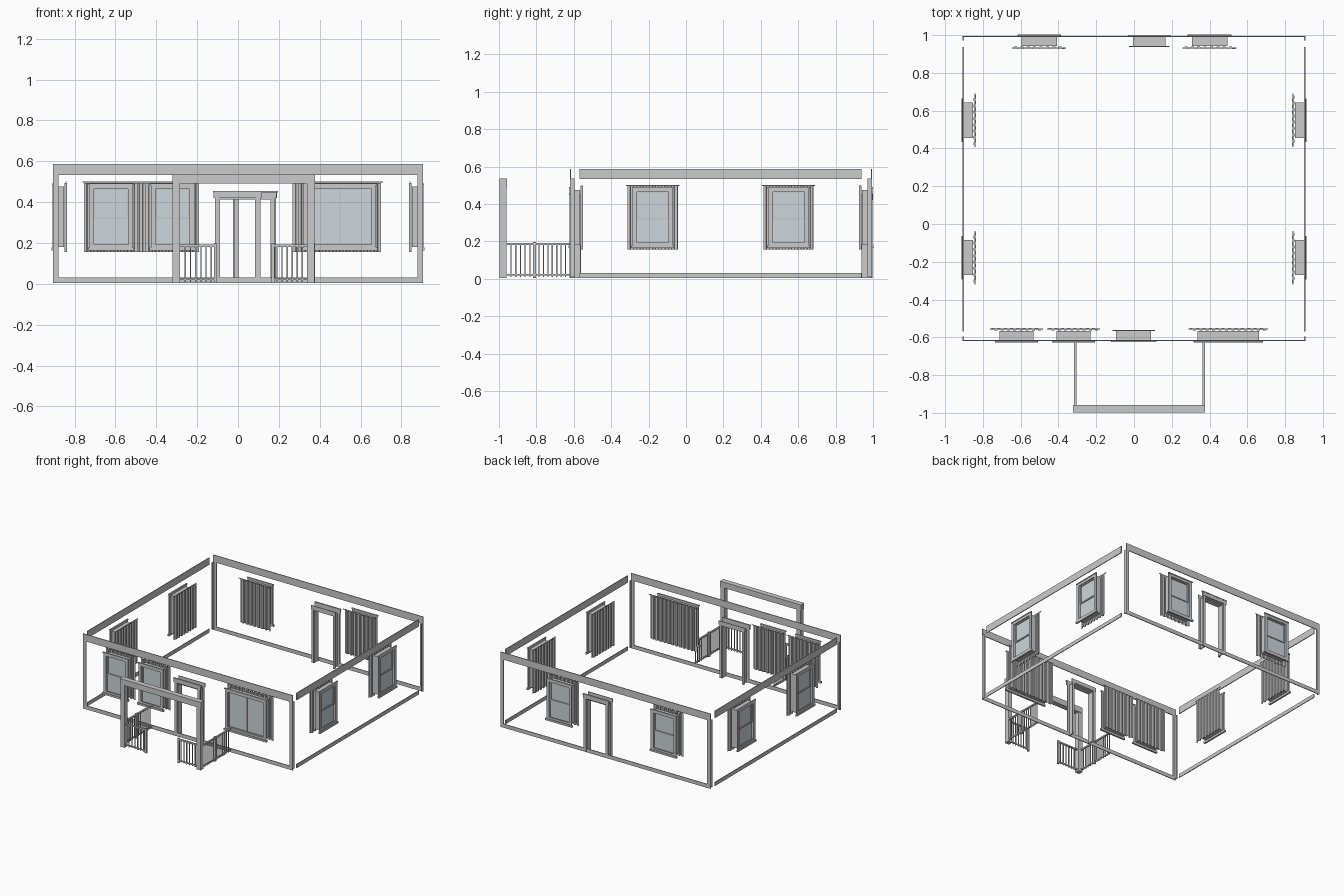
import bpy, bmesh, math
from mathutils import Matrix, Vector

if "Cube" in bpy.data.objects:
    bpy.data.objects.remove(bpy.data.objects["Cube"])

glass_mat = bpy.data.materials.new("pale_glass")
glass_mat.diffuse_color = (0.62, 0.68, 0.71, 1)
glass_mat.use_nodes = True
glass_mat.node_tree.nodes["Principled BSDF"].inputs["Base Color"].default_value = glass_mat.diffuse_color


def finish(name, bm, matrix=Matrix(), mat=None):
    me = bpy.data.meshes.new(name)
    bm.to_mesh(me)
    bm.free()
    ob = bpy.data.objects.new(name, me)
    ob.matrix_world = matrix
    bpy.context.collection.objects.link(ob)
    if mat:
        me.materials.append(mat)
    return ob


def boxes(name, items, matrix=Matrix(), mat=None):
    """One object from boxes given as (x0, x1, y0, y1, z0, z1)."""
    bm = bmesh.new()
    for x0, x1, y0, y1, z0, z1 in items:
        m = Matrix.Translation(((x0 + x1) / 2, (y0 + y1) / 2, (z0 + z1) / 2))
        bmesh.ops.create_cube(bm, size=1, matrix=m @ Matrix.Diagonal((x1 - x0, y1 - y0, z1 - z0, 1)))
    return finish(name, bm, matrix, mat)


def frame(w, z0, z1, t, y0, y1):
    """Four boards around an opening, w is the outer half width."""
    return [(-w, -w + t, y0, y1, z0, z1), (w - t, w, y0, y1, z0, z1),
            (-w + t, w - t, y0, y1, z0, z0 + t), (-w + t, w - t, y0, y1, z1 - t, z1)]


def curtain(name, w, matrix):
    """Pleated sheet with a trapezoid wave."""
    n = round(2 * w / 0.034)
    p = 2 * w / n
    pts = []
    for i in range(n):
        x = -w + i * p
        pts += [(x, 0.064), (x + p * 0.42, 0.064), (x + p * 0.5, 0.053), (x + p * 0.92, 0.053)]
    bm = bmesh.new()
    rows = [[bm.verts.new((x, y, z)) for x, y in pts] for z in (0.157, 0.495)]
    for i in range(len(pts) - 1):
        bm.faces.new((rows[0][i], rows[0][i + 1], rows[1][i + 1], rows[1][i]))
    ob = finish(name, bm, matrix)
    mod = ob.modifiers.new("cloth", "SOLIDIFY")
    mod.thickness = 0.002
    mod.offset = 0


def window(name, m, w, picture=False):
    """Window seen from outside along local +y, w is the half width of the casing."""
    z0, z1 = 0.17, 0.488
    j = w - 0.019
    # outer casing, head cap and sill
    boxes(name + "_casing", frame(w - 0.004, z0, z1, 0.023, -0.006, 0.002)
          + [(-w, w, -0.009, 0.002, z1 - 0.004, z1 + 0.004),
             (-w - 0.003, w + 0.003, -0.012, 0.002, z0 - 0.006, z0 + 0.008)], m)
    # jamb lining
    boxes(name + "_jamb", frame(j, z0 + 0.01, z1 - 0.012, 0.006, 0.0, 0.049), m)
    # sashes and glazing bars
    s = j - 0.005
    bottom, top, mid = z0 + 0.016, z1 - 0.018, 0.322
    if picture:
        bars = frame(s, bottom, top, 0.008, 0.008, 0.018) + [(-0.004, 0.004, 0.008, 0.018, bottom, top)]
    else:
        bars = frame(s, bottom, mid + 0.004, 0.01, 0.018, 0.028) + frame(s, mid - 0.004, top, 0.01, 0.006, 0.016)
        bars += [(-0.001, 0.001, 0.018, 0.021, bottom, top)]
        for a, b in ((bottom, mid), (mid, top)):
            bars.append((-s, s, 0.018, 0.021, (a + b) / 2 - 0.001, (a + b) / 2 + 0.001))
    boxes(name + "_sash", bars, m)
    boxes(name + "_glass", [(-s, s, 0.013, 0.015, bottom, top)], m, glass_mat)
    # curtain and rod
    curtain(name + "_curtain", w + 0.022, m)
    bm = bmesh.new()
    bmesh.ops.create_cone(bm, cap_ends=True, segments=8, radius1=0.003, radius2=0.003, depth=2 * w + 0.06,
                          matrix=Matrix.Translation((0, 0.06, 0.499)) @ Matrix.Rotation(math.pi / 2, 4, "Y"))
    finish(name + "_curtain_rod", bm, m)


def doorway(name, m, w):
    """Open door frame with casing and a taller head board."""
    boxes(name + "_casing", [(-w - 0.018, -w + 0.003, -0.006, 0.002, 0.005, 0.42),
                             (w - 0.003, w + 0.018, -0.006, 0.002, 0.005, 0.42),
                             (-w - 0.024, w + 0.024, -0.008, 0.002, 0.42, 0.45),
                             (-w - 0.027, w + 0.027, -0.010, 0.002, 0.448, 0.455)], m)
    boxes(name + "_jamb", [(-w, -w + 0.008, 0.0, 0.05, 0.005, 0.42), (w - 0.008, w, 0.0, 0.05, 0.005, 0.42),
                           (-w, w, 0.0, 0.05, 0.412, 0.42)], m)
    boxes(name + "_inner_casing", [(-w - 0.014, -w + 0.004, 0.049, 0.054, 0.005, 0.42),
                                   (w - 0.004, w + 0.014, 0.049, 0.054, 0.005, 0.42),
                                   (-w - 0.02, w + 0.02, 0.049, 0.054, 0.42, 0.45)], m)


def wall(side, c):
    """Placement on a wall, c is the position along it."""
    loc, ang = {"front": ((c, -0.616, 0), 0), "back": ((c, 0.991, 0), math.pi),
                "right": ((0.902, c, 0), math.pi / 2), "left": ((-0.902, c, 0), -math.pi / 2)}[side]
    return Matrix.Translation(loc) @ Matrix.Rotation(ang, 4, "Z")


# fascia and base bands
for part, z0, z1 in (("fascia", 0.533, 0.588), ("base_board", 0.003, 0.032)):
    boxes("front_" + part, [(-0.907, 0.907, -0.62, -0.614, z0, z1)])
    boxes("back_" + part, [(-0.907, 0.907, 0.989, 0.995, z0, z1)])
    for s, n in ((-1, "left_"), (1, "right_")):
        x0, x1 = sorted((s * 0.901, s * 0.907))
        boxes(n + part, [(x0, x1, -0.57, 0.937, z0, z1)])

# corner boards, L shaped
for sx in (-1, 1):
    for yo, yi in ((-0.62, -0.596), (0.995, 0.971)):
        d = math.copysign(0.006, yi - yo)
        xa = sorted((sx * 0.907, sx * 0.88))
        xb = sorted((sx * 0.907, sx * 0.901))
        boxes("corner_board", [(*xa, *sorted((yo, yo + d)), 0.032, 0.533),
                               (*xb, *sorted((yo + d, yi)), 0.01, 0.535)])

# windows and doors
window("front_window_a", wall("front", -0.622), 0.11)
window("front_window_b", wall("front", -0.32), 0.11)
window("front_picture_window", wall("front", 0.499), 0.181, True)
for c in (-0.502, 0.4):
    window("back_window", wall("back", c), 0.113)
for side in ("left", "right"):
    for c in (-0.178, 0.549):
        window(side + "_window", wall(side, c), 0.112)
doorway("front_door", wall("front", -0.002), 0.093)
doorway("back_door", wall("back", 0.081), 0.087)

# porch beam and posts
boxes("porch_beam", [(-0.322, 0.377, -0.998, -0.957, 0.492, 0.537)])
for x in (-0.302, 0.357):
    boxes("porch_post", [(x - 0.018, x + 0.018, -0.996, -0.959, 0.005, 0.492)])


def railing(name, start, end, n):
    """Handrail, bottom rail and n balusters from start to end."""
    a, b = Vector(start), Vector(end)
    L = (b - a).length
    m = Matrix.Translation((a.x, a.y, 0)) @ Matrix.Rotation(math.atan2(b.y - a.y, b.x - a.x), 4, "Z")
    parts = [(0, L, -0.006, 0.006, 0.181, 0.192), (0, L, -0.004, 0.004, 0.018, 0.027)]
    for i in range(1, n + 1):
        x = L * i / (n + 1)
        parts.append((x - 0.003, x + 0.003, -0.003, 0.003, 0.01, 0.183))
    boxes(name, parts, m)


# porch railings and newels
railing("front_railing_left", (-0.284, -0.977), (-0.105, -0.977), 6)
railing("front_railing_right", (0.339, -0.977), (0.167, -0.977), 6)
for x in (-0.311, 0.369):
    railing("side_railing", (x, -0.96), (x, -0.81), 5)
    railing("side_railing", (x, -0.81), (x, -0.62), 7)
for x, y in ((-0.311, -0.81), (0.369, -0.81), (-0.11, -0.977), (0.172, -0.977)):
    boxes("newel", [(x - 0.007, x + 0.007, y - 0.007, y + 0.007, 0.005, 0.197)])
